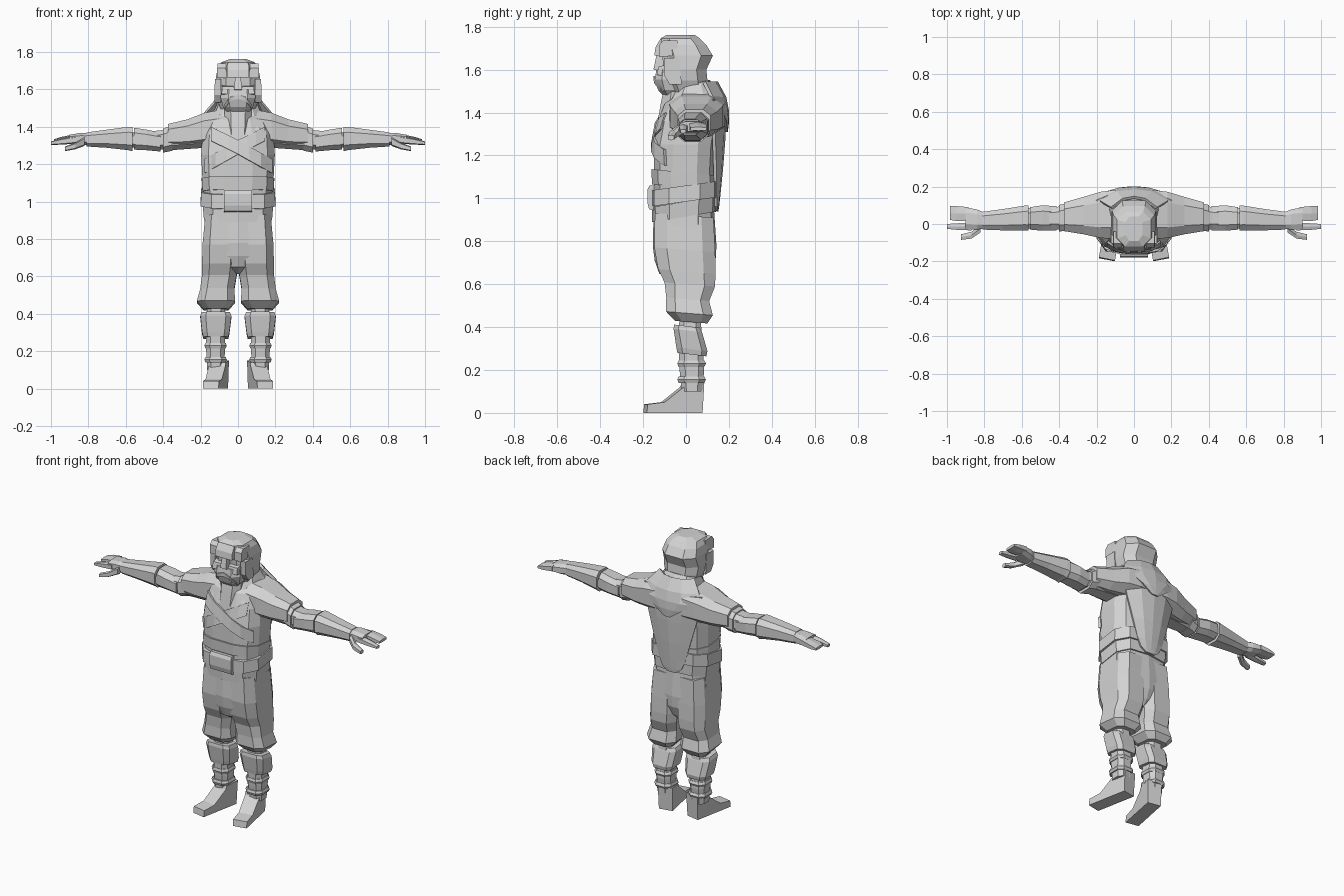
import bpy, bmesh, math
from mathutils import Vector, Matrix
from mathutils.bvhtree import BVHTree

cloth = bpy.data.materials.new("plain_grey")
cloth.diffuse_color = (0.65, 0.65, 0.65, 1)


def finish(name, bm, mirror=False, thick=0):
    bmesh.ops.recalc_face_normals(bm, faces=bm.faces)
    me = bpy.data.meshes.new(name)
    bm.to_mesh(me)
    bm.free()
    me.materials.append(cloth)
    ob = bpy.data.objects.new(name, me)
    bpy.context.collection.objects.link(ob)
    if thick:
        m = ob.modifiers.new("thickness", 'SOLIDIFY')
        m.thickness, m.offset = thick, 0
    if mirror:
        ob.modifiers.new("mirror", 'MIRROR').use_mirror_merge = False
    return ob


def loft(name, rings, n=8, axis='z', mirror=False, tilt=0, square=0.7):
    """Rings are (position, a0, a1, b0, b1): bounds in x,y (axis z) or y,z (axis x)."""
    bm = bmesh.new()
    loops = []
    for t, a0, a1, b0, b1 in rings:
        row = []
        for i in range(n):
            ang = 2 * math.pi * (i + 0.5) / n
            c, s = math.cos(ang), math.sin(ang)
            k = math.cos(math.pi / n)
            c = math.copysign(min(1, (abs(c) / k) ** square), c)
            s = math.copysign(min(1, (abs(s) / k) ** square), s)
            a = (a0 + a1) / 2 + c * (a1 - a0) / 2
            b = (b0 + b1) / 2 + s * (b1 - b0) / 2
            row.append(bm.verts.new((a, b, t + tilt * b) if axis == 'z' else (t, a, b)))
        loops.append(row)
    for r, q in zip(loops, loops[1:]):
        for i in range(n):
            j = (i + 1) % n
            bm.faces.new((r[i], r[j], q[j], q[i]))
    bm.faces.new(loops[0])
    bm.faces.new(loops[-1])
    return finish(name, bm, mirror)


def strap(name, target, pts, height, thick=0.02):
    """Band of cloth laid on the front of a part along (x, z) points."""
    bm = bmesh.new()
    bm.from_mesh(target.data)
    tree = BVHTree.FromBMesh(bm)
    bm.clear()
    rows = []
    for (x0, z0), (x1, z1) in zip(pts, pts[1:]):
        for k in range(3):
            rows.append((x0 + (x1 - x0) * k / 3, z0 + (z1 - z0) * k / 3))
    rows.append(pts[-1])
    prev = None
    for x, z in rows:
        pair = []
        for dz in (-height / 2, height / 2):
            hit = tree.ray_cast(Vector((x, -2, z + dz)), Vector((0, 1, 0)))[0]
            pair.append(bm.verts.new((x, hit.y if hit else -0.04, z + dz)))
        if prev:
            bm.faces.new((prev[0], pair[0], pair[1], prev[1]))
        prev = pair
    return finish(name, bm, False, thick)


def prism(name, profile, x0, x1, mirror=False, pinch=1, turn=0):
    """Side profile (y, z) extruded in x; pinch scales the upper width, turn spins it about z."""
    bm = bmesh.new()
    mid, half = (x0 + x1) / 2, (x1 - x0) / 2
    zmin, zmax = min(p[1] for p in profile), max(p[1] for p in profile)
    sides = []
    for s in (-1, 1):
        sides.append([bm.verts.new((mid + s * half * (1 + (pinch - 1) * (z - zmin) / (zmax - zmin)), y, z))
                      for y, z in profile])
    for i in range(len(profile)):
        j = (i + 1) % len(profile)
        bm.faces.new((sides[0][i], sides[0][j], sides[1][j], sides[1][i]))
    bm.faces.new(sides[0])
    bm.faces.new(sides[1])
    bmesh.ops.rotate(bm, verts=bm.verts, cent=(mid, 0.02, 0), matrix=Matrix.Rotation(turn, 3, 'Z'))
    return finish(name, bm, mirror)


def drape(name, rows):
    """Back cloth from rows of z, half width, middle y, edge y."""
    bm = bmesh.new()
    prev = None
    for z, w, ym, ye in rows:
        row = [bm.verts.new((w * k, ye + (ym - ye) * f, z))
               for k, f in ((-1, 0), (-.5, .8), (0, 1), (.5, .8), (1, 0))]
        if prev:
            for i in range(4):
                bm.faces.new((prev[i], prev[i + 1], row[i + 1], row[i]))
        prev = row
    return finish(name, bm, thick=.016)


# Boots with toes turned out, and wrapped shins
prism("boot", [(-.195, 0), (.07, 0), (.078, .15), (-.01, .14), (-.02, .12), (-.11, .05), (-.19, .04)],
      .062, .148, True, 1.08, math.radians(11))
loft("shin", [(.1, .075, .165, -.02, .075), (.2, .07, .17, -.03, .085), (.3, .07, .17, -.035, .08),
              (.47, .07, .165, -.03, .065)], 8, mirror=True)
for z in (.14, .215):
    loft("shin_wrap", [(z, .066, .174, -.035, .085), (z + .015, .06, .18, -.04, .093),
                       (z + .03, .066, .174, -.035, .085)], 8, mirror=True)
loft("shin_guard", [(.275, .052, .185, -.04, .095), (.3, .046, .192, -.045, .10),
                    (.385, .035, .202, -.058, .075), (.405, .043, .195, -.055, .065)], 8, mirror=True,
     tilt=-.12, square=.5)

# Baggy trousers
loft("trouser_leg", [(.425, .05, .185, -.05, .10), (.465, .015, .22, -.093, .125), (.53, .02, .202, -.092, .108),
                     (.6, .008, .193, -.1, .135), (.66, .0, .192, -.13, .138), (.76, .0, .19, -.148, .136),
                     (.92, .01, .175, -.145, .128)], 8, mirror=True, tilt=-.08, square=.6)
loft("trouser_seat", [(.612, -.02, .02, -.06, .08), (.65, -.075, .075, -.125, .115), (.71, -.15, .15, -.146, .138),
                      (.78, -.185, .185, -.155, .142), (.96, -.175, .175, -.15, .13)], 10)

# Torso, belts and buckle
torso = loft("torso", [(.95, -.175, .175, -.15, .13), (1.08, -.188, .188, -.15, .135), (1.25, -.197, .197, -.15, .145),
                       (1.36, -.19, .19, -.13, .165), (1.44, -.16, .16, -.1, .17), (1.49, -.1, .1, -.04, .14)], 12)
loft("lower_belt", [(.915, -.182, .182, -.158, .14), (.985, -.188, .188, -.16, .142)], 10, tilt=.16)
loft("upper_belt", [(.985, -.2, .2, -.165, .15), (1.06, -.198, .198, -.165, .15)], 10, tilt=.14)
prism("buckle", [(-.14, .94), (-.172, .95), (-.18, .98), (-.18, 1.04), (-.17, 1.06), (-.14, 1.06)], -.075, .075)
loft("waist_wrap", [(1.05, -.19, .19, -.158, .14), (1.12, -.194, .194, -.162, .142)], 12, tilt=-.1)

# Crossed chest wraps
strap("chest_wrap", torso, [(-.175, 1.19), (0, 1.29), (.14, 1.36)], .075, .018)
strap("chest_wrap_over", torso, [(.175, 1.19), (0, 1.29), (-.14, 1.36)], .075, .028)

# Cape down the back and pointed cowl over it
drape("cape", [(1.46, .2, .172, .12), (1.38, .19, .18, .13), (1.28, .165, .176, .13), (1.14, .125, .165, .135),
               (1.02, .09, .153, .135), (.965, .065, .147, .138), (.94, .03, .143, .141)])
drape("cowl_back", [(1.54, .12, .142, .085), (1.47, .18, .18, .12), (1.41, .17, .192, .16),
                    (1.36, .09, .193, .182), (1.31, .02, .187, .186)])

# Shoulder mantle and scarf
loft("mantle", [(.0, -.06, .178, 1.3, 1.47), (.1, -.08, .182, 1.29, 1.49), (.18, -.075, .172, 1.29, 1.475),
                (.27, -.055, .145, 1.285, 1.44), (.375, -.038, .115, 1.29, 1.415)], 8, 'x', True)
loft("scarf", [(1.375, -.165, .165, -.135, .17), (1.42, -.16, .16, -.125, .165), (1.47, -.125, .125, -.085, .14),
               (1.52, -.105, .105, -.05, .11)], 10, tilt=.3)
loft("neck", [(1.36, -.065, .065, -.132, .06), (1.44, -.07, .07, -.118, .06), (1.53, -.075, .075, -.1, .06)], 8)

# Arms: sleeve, armbands, bracer
loft("upper_arm", [(.15, -.06, .12, 1.29, 1.4), (.36, -.03, .1, 1.275, 1.39), (.42, -.028, .09, 1.28, 1.38),
                   (.58, -.025, .085, 1.29, 1.37)], 8, 'x', True)
loft("armband", [(.35, -.035, .112, 1.272, 1.41), (.4, -.04, .102, 1.262, 1.39)], 8, 'x', True)
loft("elbow_wrap", [(.415, -.035, .095, 1.268, 1.37), (.49, -.036, .1, 1.275, 1.385),
                    (.555, -.03, .09, 1.278, 1.395)], 8, 'x', True)
loft("bracer", [(.565, -.036, .1, 1.27, 1.4), (.585, -.034, .098, 1.275, 1.4), (.7, -.034, .08, 1.288, 1.385),
                (.81, -.03, .065, 1.295, 1.37)], 8, 'x', True)

# Hands
loft("palm", [(.79, -.022, .058, 1.305, 1.365), (.84, -.03, .078, 1.302, 1.368),
              (.9, -.03, .088, 1.312, 1.358)], 8, 'x', True)
loft("fingers", [(.885, .018, .09, 1.315, 1.358), (.95, .016, .096, 1.312, 1.345),
                 (.985, .022, .095, 1.315, 1.333)], 6, 'x', True)
loft("first_finger", [(.87, -.034, .008, 1.31, 1.35), (.94, -.032, .004, 1.305, 1.338),
                      (1, -.026, 0, 1.303, 1.322)], 6, 'x', True)
loft("thumb", [(.82, -.045, -.005, 1.298, 1.345), (.87, -.078, -.042, 1.28, 1.315),
               (.925, -.085, -.055, 1.27, 1.295)], 6, 'x', True)

# Hooded head
loft("hood", [(1.49, -.09, .09, -.07, .1), (1.55, -.115, .115, -.095, .1), (1.6, -.122, .122, -.105, .095),
              (1.665, -.118, .118, -.11, .125), (1.715, -.108, .108, -.12, .095), (1.745, -.09, .09, -.12, .065),
              (1.762, -.045, .045, -.09, .04)], 8)
prism("brow_visor", [(-.09, 1.665), (-.148, 1.665), (-.142, 1.705), (-.12, 1.742), (-.09, 1.742)], -.06, .06, pinch=.95)
prism("visor_side", [(-.04, 1.665), (-.125, 1.66), (-.125, 1.715), (-.105, 1.738), (-.04, 1.735)], .062, .112, True, .94)
prism("cheek_guard", [(-.02, 1.53), (-.075, 1.53), (-.1, 1.57), (-.103, 1.655), (-.03, 1.655)], .09, .125, True, .95)
prism("nose", [(-.09, 1.585), (-.152, 1.6), (-.138, 1.665), (-.09, 1.665)], -.022, .022, pinch=.7)
prism("cheek", [(-.08, 1.57), (-.137, 1.575), (-.128, 1.615), (-.08, 1.625)], .02, .088, True, .9)

# Face mask with arched moustache
mask = loft("face_mask", [(1.482, -.06, .06, -.11, -.02), (1.505, -.08, .08, -.13, .0), (1.555, -.093, .093, -.146, .0),
                          (1.6, -.09, .09, -.138, .0)], 8)
strap("moustache", mask, [(-.068, 1.512), (-.04, 1.55), (0, 1.56), (.04, 1.55), (.068, 1.512)], .022, .014)
